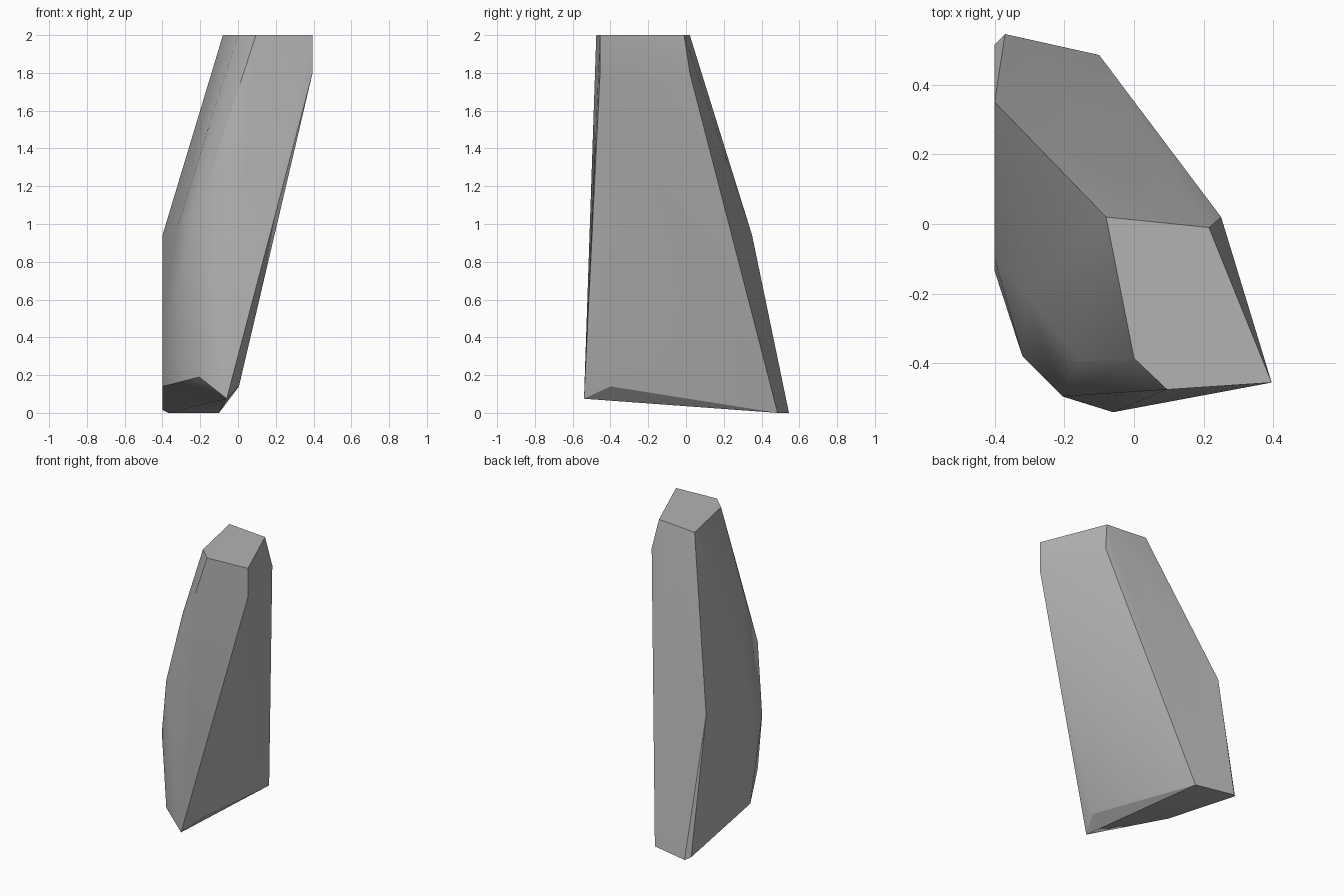
import bpy
import bmesh
import math
from mathutils import Vector

# Remove the default object only
default_cube = bpy.data.objects.get("Cube")
if default_cube:
    bpy.data.objects.remove(default_cube, do_unlink=True)


def make_material(name, colour):
    material = bpy.data.materials.new(name)
    material.use_nodes = True
    material.diffuse_color = colour
    shader = material.node_tree.nodes["Principled BSDF"]
    shader.inputs["Base Color"].default_value = colour
    shader.inputs["Roughness"].default_value = 0.9
    return material


def make_faceted_stone(name, corner_groups, material):
    """Wrap the corner points in a convex skin and shade its shallow facets smooth."""
    bm = bmesh.new()
    for group in corner_groups:
        for corner in group:
            bm.verts.new(Vector(corner))
    hull = bmesh.ops.convex_hull(bm, input=bm.verts, use_existing_faces=False)
    unused = [item for item in hull["geom_interior"] if isinstance(item, bmesh.types.BMVert)]
    bmesh.ops.delete(bm, geom=unused, context="VERTS")
    # Merge triangles lying in the same flat facet
    bmesh.ops.dissolve_limit(bm, angle_limit=math.radians(1), verts=bm.verts, edges=bm.edges)
    bmesh.ops.recalc_face_normals(bm, faces=bm.faces)

    mesh = bpy.data.meshes.new(name)
    bm.to_mesh(mesh)
    bm.free()
    mesh.materials.append(material)
    stone = bpy.data.objects.new(name, mesh)
    bpy.context.collection.objects.link(stone)

    bpy.ops.object.select_all(action="DESELECT")
    stone.select_set(True)
    bpy.context.view_layer.objects.active = stone
    bpy.ops.object.shade_smooth_by_angle(angle=math.radians(30))
    return stone


# Flat top facet
crown = [(-.08, .02, 2), (.215, -.01, 2), (.395, -.455, 2), (.095, -.475, 2), (0, -.385, 2)]

# Chipped shoulders just below the top
shoulders = [(.25, .02, 1.8), (.395, -.455, 1.8), (-.16, -.385, 1.5)]

# Bulging middle
flanks = [(-.4, .35, .94), (-.205, -.495, 1.08), (-.315, -.2, 1),
          (-.32, -.38, .64), (-.4, -.1, .5)]

# Undercut foot
foot = [(-.37, .545, 0), (-.4, .515, .015), (-.1, .485, 0), (.005, -.4, .14),
        (-.06, -.54, .075), (-.205, -.495, .19), (-.4, -.135, .14)]

stone_grey = make_material("stone grey", (.45, .45, .45, 1))
make_faceted_stone("standing_stone", [crown, shoulders, flanks, foot], stone_grey)
